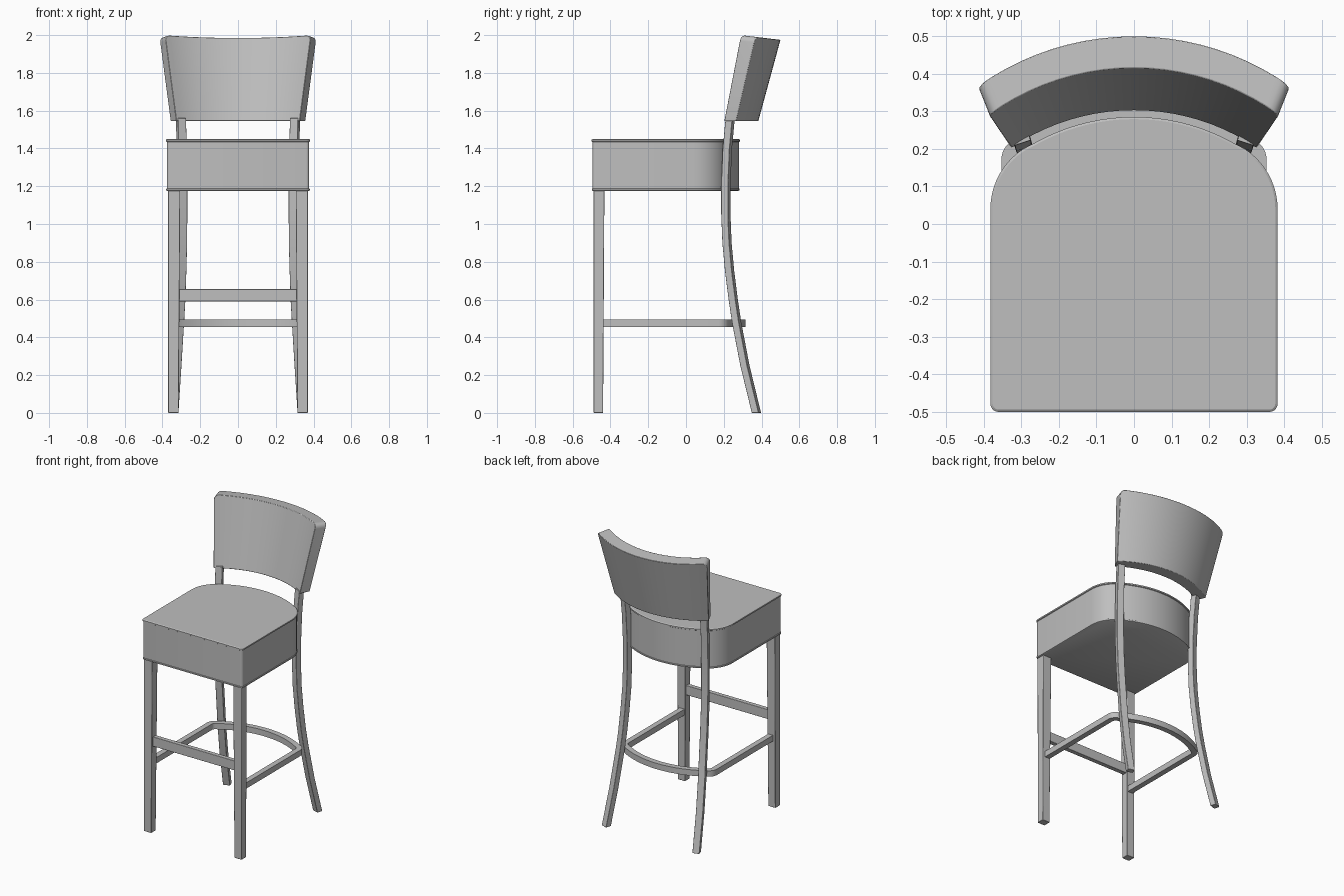
import bpy, bmesh
from math import sin, cos, asin, radians, pi
from mathutils import Vector

cube = bpy.data.objects.get("Cube")
if cube:
    bpy.data.objects.remove(cube, do_unlink=True)

mat = bpy.data.materials.new("light_grey")
mat.use_nodes = True
grey = (0.52, 0.52, 0.52, 1)
mat.diffuse_color = grey
mat.node_tree.nodes["Principled BSDF"].inputs["Base Color"].default_value = grey


def loft(name, rings, bevel=0.0, corner_edges=None, radius=0.0):
    """Skin a list of equal point rings and cap both ends."""
    bm = bmesh.new()
    vs = [[bm.verts.new(p) for p in ring] for ring in rings]
    n = len(vs[0])
    for a, b in zip(vs, vs[1:]):
        for i in range(n):
            j = (i + 1) % n
            bm.faces.new((a[i], a[j], b[j], b[i]))
    bm.faces.new(vs[0])
    bm.faces.new(vs[-1])
    if corner_edges:
        edges = [bm.edges.get((vs[r][i], vs[r][j])) for r, i, j in corner_edges]
        bmesh.ops.bevel(bm, geom=edges, offset=radius, segments=4,
                        profile=0.5, affect='EDGES')
    bmesh.ops.recalc_face_normals(bm, faces=bm.faces)
    mesh = bpy.data.meshes.new(name)
    bm.to_mesh(mesh)
    bm.free()
    mesh.materials.append(mat)
    ob = bpy.data.objects.new(name, mesh)
    bpy.context.collection.objects.link(ob)
    if bevel:
        mod = ob.modifiers.new("soft_edges", 'BEVEL')
        mod.width = bevel
        mod.segments = 2
        mod.limit_method = 'ANGLE'
        mod.angle_limit = radians(40)
    bpy.ops.object.select_all(action='DESELECT')
    bpy.context.view_layer.objects.active = ob
    ob.select_set(True)
    bpy.ops.object.shade_smooth_by_angle(angle=radians(30))
    return ob


def section(cx, cy, z, w, d, turn=0.0):
    """Horizontal rectangle, optionally turned about z."""
    c, s = cos(turn), sin(turn)
    return [(cx + u * w / 2 * c - v * d / 2 * s, cy + u * w / 2 * s + v * d / 2 * c, z)
            for u, v in ((-1, -1), (1, -1), (1, 1), (-1, 1))]


def arc(cx, cy, r, a0, a1, n):
    return [(cx + r * cos(a0 + (a1 - a0) * i / n), cy + r * sin(a0 + (a1 - a0) * i / n))
            for i in range(n + 1)]


def half_to_full(half):
    """Mirror a right-half outline that ends on x = 0."""
    return half + [(-x, y) for x, y in half[-2::-1]]


# Seat: square front, broad curved back, thin rims at top and bottom
def seat_outline(inset):
    a = radians(57.5)
    half = arc(0.36, -0.478, 0.022 - inset, -pi / 2, 0, 5)
    half += arc(0.192, 0.04, 0.19 - inset, 0, a, 10)
    half += arc(0, -0.255, 0.54 - inset, a, pi / 2, 10)[1:]
    return half_to_full(half)


seat_profile = [(0.008, 1.175), (0.002, 1.178), (0.002, 1.186), (0.005, 1.188),
                (0.005, 1.434), (0.0, 1.437), (0.0, 1.446), (0.006, 1.45)]
loft("seat", [[(x, y, z) for x, y in seat_outline(i)] for i, z in seat_profile])

# Legs, one pair each
back_path = [(0.342, 0.373, 0), (0.326, 0.312, 0.25), (0.312, 0.268, 0.48),
             (0.305, 0.25, 0.6), (0.3, 0.231, 0.75), (0.296, 0.217, 0.9),
             (0.295, 0.211, 1.05), (0.295, 0.211, 1.2), (0.298, 0.219, 1.4),
             (0.302, 0.234, 1.56)]
for side, label in ((1, "left"), (-1, "right")):
    loft("front_leg_" + label,
         [section(side * 0.342, -0.464, 0, 0.055, 0.05),
          section(side * 0.338, -0.461, 1.18, 0.064, 0.058)], 0.003)
    loft("back_leg_" + label,
         [section(side * x, y, z, 0.045, 0.038, -side * radians(18))
          for x, y, z in back_path], 0.002)

# Front footrest bar
loft("front_footrest", [section(0, -0.46, z, 0.63, 0.03) for z in (0.59, 0.655)], 0.002)


# Curved stretcher running from one front leg around the back to the other
def stretcher_outline(inset):
    a = radians(57)
    half = [(0.353 - inset, -0.45)]
    half += arc(0.293, 0.17, 0.06 - inset, 0, a, 8)
    half += arc(0, -0.285, 0.6 - inset, a, pi / 2, 10)[1:]
    return half_to_full(half)


loft("curved_stretcher",
     [[(xo, yo, 0.455), (xo, yo, 0.495), (xi, yi, 0.495), (xi, yi, 0.455)]
      for (xo, yo), (xi, yi) in zip(stretcher_outline(0), stretcher_outline(0.037))])


# Backrest: curved board leaning back and flaring towards the top
def bow(t, half_width, y_mid, sag, z):
    a = 0.63
    x = half_width * sin(a * t) / sin(a)
    y = y_mid - sag * (1 - cos(a * t)) / (1 - cos(a))
    return (x, y, z if z < 1.6 else 2.0 - 0.118 * (y - 0.288))


steps = 20
rings = []
for k in range(steps + 1):
    t = 2 * k / steps - 1
    rings.append([bow(t, 0.326, 0.302, 0.1, 1.545), bow(t, 0.386, 0.415, 0.125, 2),
                  bow(t, 0.416, 0.5, 0.133, 2), bow(t, 0.357, 0.383, 0.118, 1.545)])
loft("backrest", rings, 0.003, [(0, 1, 2), (steps, 1, 2)], 0.03)
